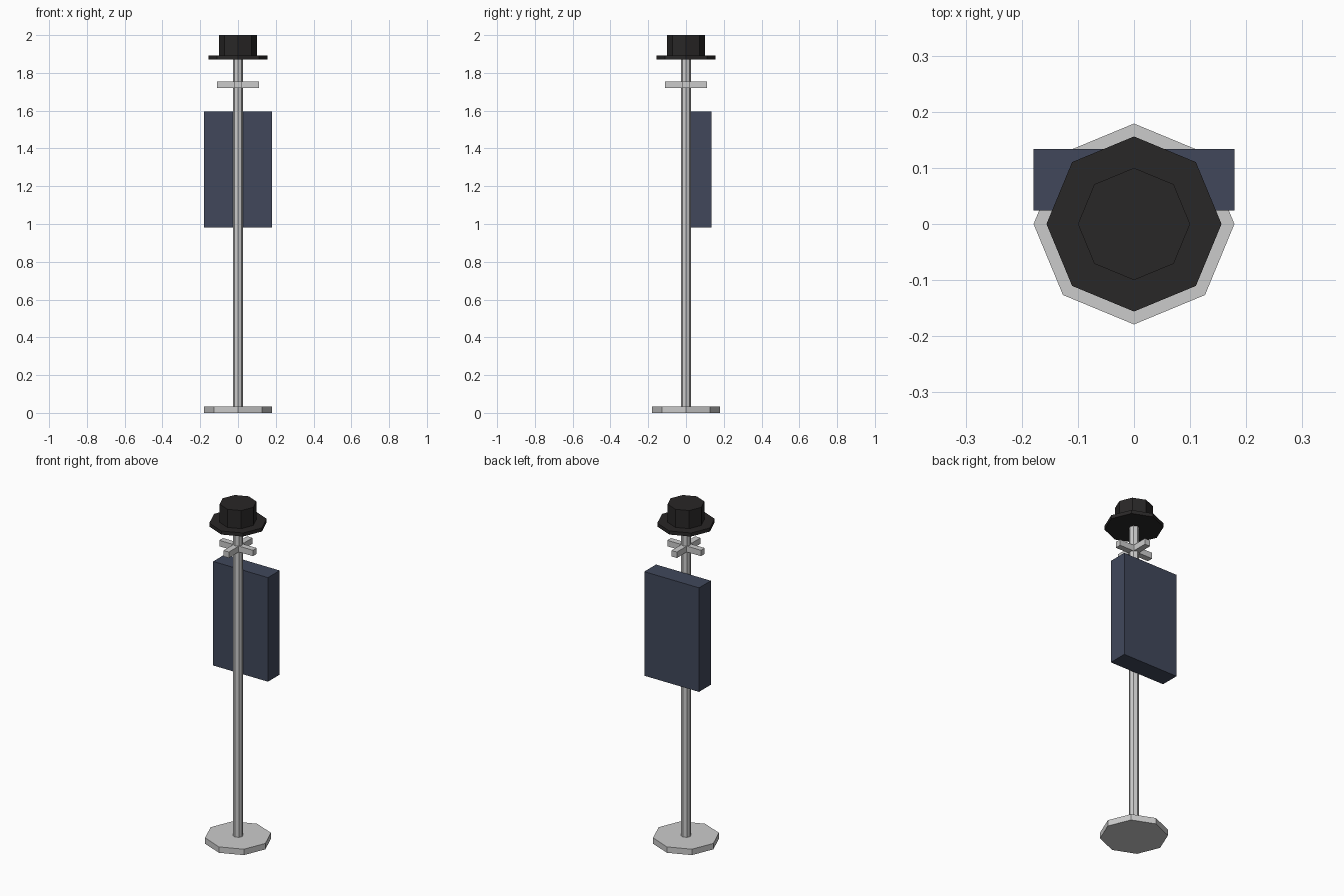
import bpy
import math

if "Cube" in bpy.data.objects:
    bpy.data.objects.remove(bpy.data.objects["Cube"])


def material(name, rgb):
    m = bpy.data.materials.new(name)
    m.diffuse_color = (*rgb, 1)
    m.use_nodes = True
    m.node_tree.nodes["Principled BSDF"].inputs["Base Color"].default_value = m.diffuse_color
    return m


def octagon(name, r, z0, z1, mat=None):
    # eight-sided prism with corners on the x and y axes
    bpy.ops.mesh.primitive_cylinder_add(vertices=8, radius=r, depth=z1 - z0,
                                        location=(0, 0, (z0 + z1) / 2))
    return finish(name, mat)


def box(name, size, centre, mat=None, turn=0):
    bpy.ops.mesh.primitive_cube_add(size=1, location=centre)
    bpy.context.object.scale = size
    bpy.context.object.rotation_euler.z = turn
    return finish(name, mat)


def finish(name, mat):
    ob = bpy.context.object
    ob.name = name
    bpy.ops.object.transform_apply(location=False, rotation=True, scale=True)
    if mat:
        ob.data.materials.append(mat)
    return ob


felt = material("black_felt", (0.022, 0.02, 0.02))
cloth = material("navy_cloth", (0.052, 0.064, 0.105))

# Stand: foot and pole
octagon("base", 0.179, 0, 0.035)
octagon("pole", 0.027, 0.035, 1.872)

# Crossed coat pegs
for i in range(2):
    box(f"peg_bar_{i + 1}", (0.22, 0.035, 0.035), (0, 0, 1.738), turn=i * math.pi / 2)

# Hanging coat behind the pole
box("coat", (0.358, 0.11, 0.615), (0, 0.079, 1.289), cloth)

# Hat: brim and crown
octagon("hat_brim", 0.156, 1.872, 1.893, felt)
octagon("hat_crown", 0.1, 1.893, 2.0, felt)
